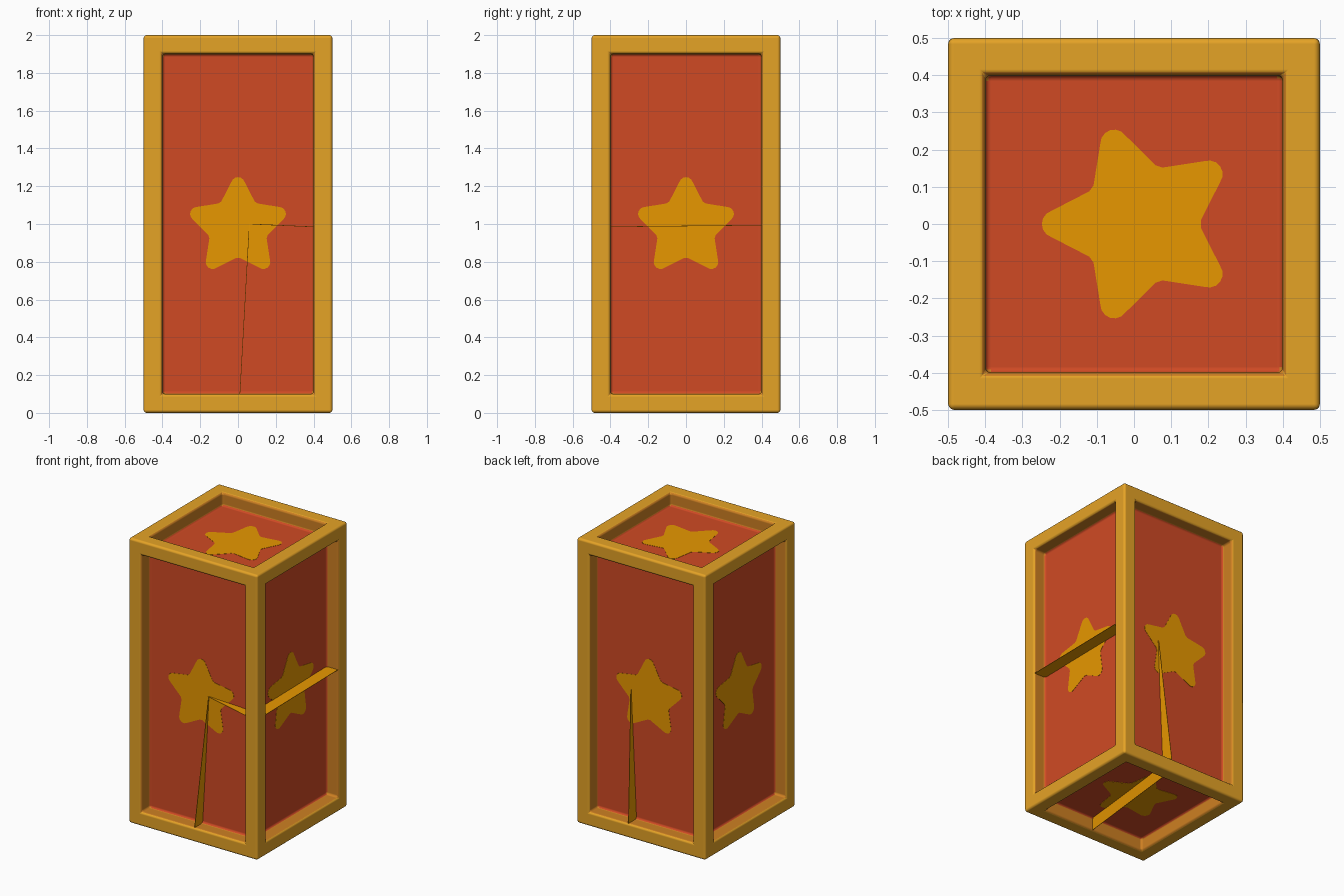
import bpy, bmesh, math
from mathutils import Matrix, Vector

if "Cube" in bpy.data.objects:
    bpy.data.objects.remove(bpy.data.objects["Cube"])


def srgb(r, g, b):
    lin = [(c / 255 / 12.92) if c < 10 else ((c / 255 + 0.055) / 1.055) ** 2.4 for c in (r, g, b)]
    return (*lin, 1.0)


def material(name, colour):
    m = bpy.data.materials.new(name)
    m.diffuse_color = colour
    m.use_nodes = True
    m.node_tree.nodes["Principled BSDF"].inputs["Base Color"].default_value = m.diffuse_color
    return m


FRAME = material("frame_gold", srgb(229, 163, 38))
RED = material("panel_red", srgb(208, 74, 36))
WALL = material("recess_amber", srgb(206, 128, 34))
STAR = material("star_yellow", srgb(232, 152, 0))
HALF = Vector((0.5, 0.5, 1.0))
BAR, DEPTH = 0.1, 0.092


def finish(bm, name, *mats):
    mesh = bpy.data.meshes.new(name)
    bm.to_mesh(mesh)
    bm.free()
    ob = bpy.data.objects.new(name, mesh)
    bpy.context.collection.objects.link(ob)
    for m in mats:
        mesh.materials.append(m)
    return ob


# Crate body: a tall box with a sunken panel in every side
bm = bmesh.new()
bmesh.ops.create_cube(bm, size=1, matrix=Matrix.Translation((0, 0, 1)) @ Matrix.Diagonal((1, 1, 2, 1)))
panels = bm.faces[:]
bmesh.ops.inset_individual(bm, faces=panels, thickness=BAR, use_even_offset=True)
for f in panels:
    normal = f.normal.copy()
    made = bmesh.ops.extrude_discrete_faces(bm, faces=[f])["faces"][0]
    bmesh.ops.translate(bm, verts=made.verts, vec=-normal * DEPTH)
    for e in made.edges:
        for wall in e.link_faces:
            wall.material_index = 2
    made.material_index = 1
crate = finish(bm, "crate_body", FRAME, RED, WALL)

# Softened edges on the corners and around the panels
for p in crate.data.polygons:
    p.use_smooth = True
bevel = crate.modifiers.new("soft_edges", "BEVEL")
bevel.width = 0.016
bevel.segments = 3
bevel.limit_method = "ANGLE"
bevel.harden_normals = True


# Five-pointed star outline with rounded tips, pointing along +v
def star_outline():
    pts = []
    for i in range(5):
        a = math.pi / 2 + i * math.tau / 5
        cx, cy = 0.228 * math.cos(a), 0.228 * math.sin(a)
        for k in range(-3, 4):
            t = a + k * math.radians(24)
            pts.append((cx + 0.037 * math.cos(t), cy + 0.037 * math.sin(t)))
        b = a + math.pi / 5
        for k in (-0.06, 0.06):
            pts.append((0.163 * math.cos(b + k), 0.163 * math.sin(b + k)))
    return pts


# Painted star plate on each panel: name, outward normal, direction of the point
SIDES = [("front", (0, -1, 0), (0, 0, 1)), ("back", (0, 1, 0), (0, 0, 1)),
         ("right", (1, 0, 0), (0, 0, 1)), ("left", (-1, 0, 0), (0, 0, 1)),
         ("top", (0, 0, 1), (-1, 0, 0)), ("bottom", (0, 0, -1), (1, 0, 0))]
for side, n, up in SIDES:
    n, up = Vector(n), Vector(up)
    across = up.cross(n)
    reach = abs(n.dot(HALF)) - DEPTH
    centre = Vector((0, 0, 1)) + n * (reach + 0.0015) - up * 0.017
    bm = bmesh.new()
    face = bm.faces.new([bm.verts.new(centre + across * u + up * v) for u, v in star_outline()])
    face.normal_update()
    if face.normal.dot(n) < 0:
        face.normal_flip()
    rim = bmesh.ops.extrude_face_region(bm, geom=[face])["geom"]
    moved = [v for v in rim if isinstance(v, bmesh.types.BMVert)]
    bmesh.ops.translate(bm, verts=moved, vec=-n * 0.004)
    bmesh.ops.recalc_face_normals(bm, faces=bm.faces[:])
    finish(bm, side + "_star", STAR)


# Thin break fins standing in the panel recesses
FINS = {
    "front_upright_fin": [(0.06, -0.405, 1.0), (0.01, -0.405, 0.1),
                          (0.01, -0.497, 0.1), (0.06, -0.414, 1.0)],
    "front_ledge_fin": [(0.06, -0.405, 1.0), (0.4, -0.405, 0.985),
                        (0.4, -0.485, 0.985), (0.06, -0.414, 1.0)],
    "back_upright_fin": [(0.14, 0.405, 1.0), (0.10, 0.405, 0.1),
                         (0.10, 0.497, 0.1), (0.14, 0.414, 1.0)],
    "right_ledge_fin": [(0.405, -0.4, 0.985), (0.495, -0.4, 0.985),
                        (0.495, 0.4, 0.994), (0.405, 0.4, 0.994)],
    "bottom_fin": [(0.01, -0.4, 0.095), (0.01, -0.4, 0.003),
                   (0.10, 0.4, 0.003), (0.10, 0.4, 0.095)],
}
for name, corners in FINS.items():
    bm = bmesh.new()
    bm.faces.new([bm.verts.new(c) for c in corners])
    fin = finish(bm, name, STAR)
    solid = fin.modifiers.new("thin", "SOLIDIFY")
    solid.thickness = 0.003
    solid.offset = 0
